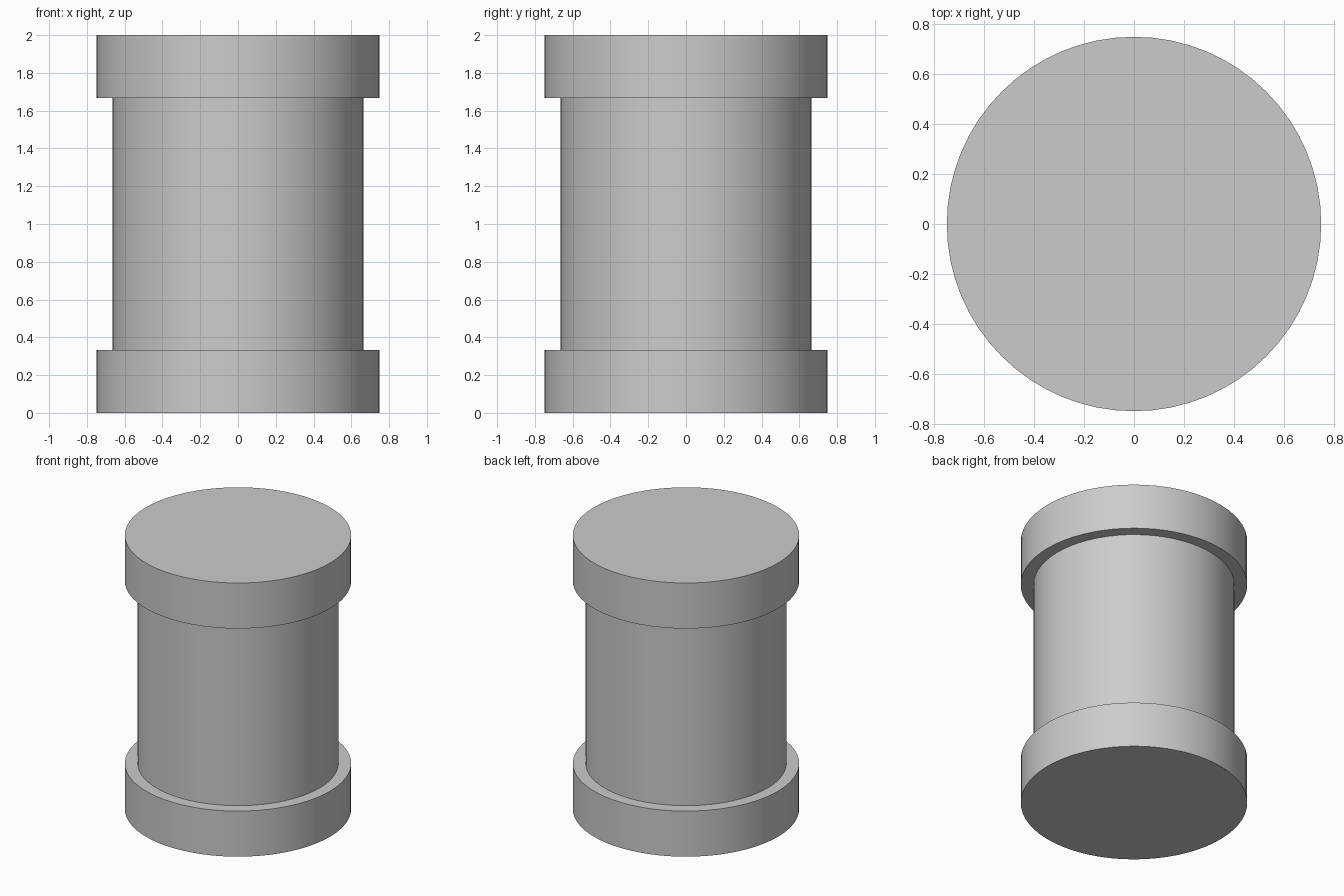
import bpy
import math

if "Cube" in bpy.data.objects:
    bpy.data.objects.remove(bpy.data.objects["Cube"], do_unlink=True)

# One plain grey for every part
grey = bpy.data.materials.new("grey")
grey.use_nodes = True
color = (0.6, 0.6, 0.6, 1)
grey.diffuse_color = color
grey.node_tree.nodes["Principled BSDF"].inputs["Base Color"].default_value = color


def drum(name, radius, bottom, top):
    """Upright smooth-sided cylinder between two heights."""
    bpy.ops.mesh.primitive_cylinder_add(
        vertices=64, radius=radius, depth=top - bottom,
        location=(0, 0, (bottom + top) / 2))
    obj = bpy.context.object
    obj.name = name
    obj.data.materials.append(grey)
    bpy.ops.object.shade_smooth_by_angle(angle=math.radians(30))
    return obj


HEIGHT = 2
CAP = 0.333

# Wide end caps with a narrower barrel between them
drum("bottom_cap", 0.75, 0, CAP)
drum("barrel", 0.665, CAP, HEIGHT - CAP)
drum("top_cap", 0.75, HEIGHT - CAP, HEIGHT)
